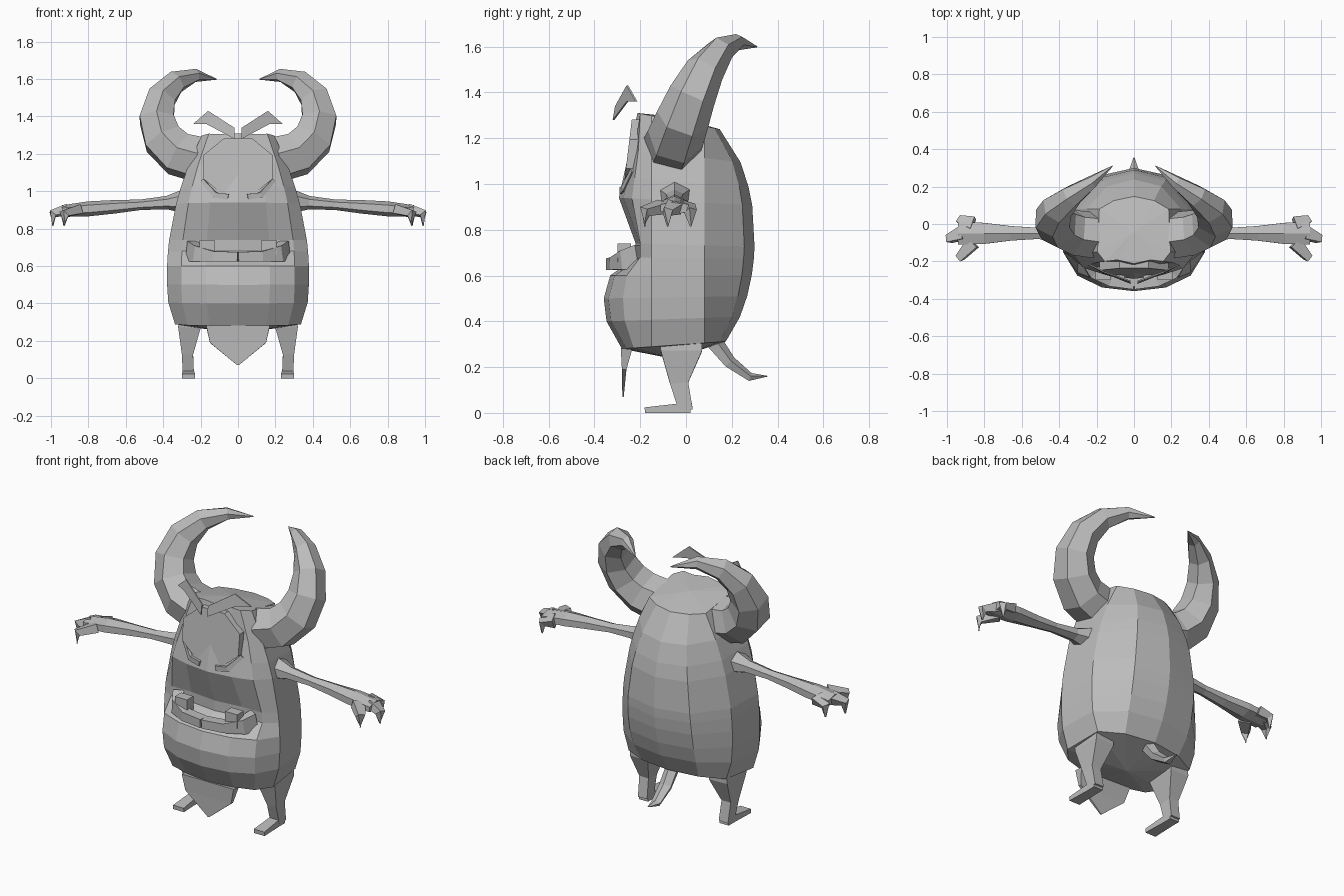
import bpy, bmesh
from math import sin, cos, pi, radians, sqrt
from mathutils import Vector

cube = bpy.data.objects.get("Cube")
if cube:
    bpy.data.objects.remove(cube, do_unlink=True)

shade = (.5, .5, .5, 1)
grey = bpy.data.materials.new("stone_grey")
grey.use_nodes = True
grey.diffuse_color = shade
grey.node_tree.nodes["Principled BSDF"].inputs["Base Color"].default_value = shade


def finish(name, bm, mirror=False):
    """Turn a bmesh into a named object, optionally mirrored left to right."""
    bmesh.ops.recalc_face_normals(bm, faces=bm.faces)
    mesh = bpy.data.meshes.new(name)
    bm.to_mesh(mesh)
    bm.free()
    mesh.materials.append(grey)
    obj = bpy.data.objects.new(name, mesh)
    bpy.context.collection.objects.link(obj)
    if mirror:
        obj.modifiers.new("both_sides", 'MIRROR')


def loft(bm, rings):
    """Skin a list of point rings and cap both ends."""
    rows = [[bm.verts.new(point) for point in ring] for ring in rings]
    count = len(rows[0])
    for low, high in zip(rows, rows[1:]):
        for i in range(count):
            j = (i + 1) % count
            bm.faces.new((low[i], low[j], high[j], high[i]))
    return bm.faces.new(rows[0]), bm.faces.new(rows[-1])


def limb(bm, path, sides, ref):
    """Faceted tube; path entries are (point, half size along ref, half size across)."""
    points = [Vector(entry[0]) for entry in path]
    last = len(points) - 1
    square = sides == 4
    grow = sqrt(2) if square else 1
    turn = pi / 4 if square else 0
    rings = []
    for k, (_, along, across) in enumerate(path):
        tangent = (points[min(k + 1, last)] - points[max(k - 1, 0)]).normalized()
        u = Vector(ref)
        u = (u - tangent * u.dot(tangent)).normalized()
        v = tangent.cross(u)
        angles = [turn + 2 * pi * i / sides for i in range(sides)]
        rings.append([points[k] + grow * (u * along * cos(a) + v * across * sin(a))
                      for a in angles])
    loft(bm, rings)


def tube(name, path, sides, ref, mirror=False):
    bm = bmesh.new()
    limb(bm, path, sides, ref)
    finish(name, bm, mirror)


UP, SIDE, BACK = (0, 0, 1), (1, 0, 0), (0, 1, 0)


# Body: round belly, recessed mouth, sloping face, straight flanks, elliptical back
def front_depth(z):
    if z < .65:
        return 2 * (z - .48) ** 2 - .36
    if z < .9:
        return -.22
    return .22 * z - .5


def body_ring(z):
    width = .38 - .32 * (z - .55) ** 2
    if z < .3:
        width -= .02
    back_z = .9 * z + .06
    front = front_depth(z)
    back = .3 * sqrt(1 - ((back_z - .76) / .55) ** 2)
    across = (0, .45, .8, 1, .95, .55, 0)
    depths = (front, front + .02, min(-.2, .6 * front - .06), -.15, .08, .85 * back, back)
    half = [(width * a, y, z + (back_z - z) * (y - front) / (back - front))
            for a, y in zip(across, depths)]
    return half + [(-x, y, h) for x, y, h in half[-2:0:-1]]


bm = bmesh.new()
heights = (.28, .4, .5, .6, .68, .74, .94, 1.03, 1.15, 1.31)
bottom, crown = loft(bm, [body_ring(z) for z in heights])
bmesh.ops.poke(bm, faces=[bottom, crown])
bm.verts.ensure_lookup_table()
bm.verts[-2].co.z -= .06
bm.verts[-1].co.z += .015
finish("body", bm)


# Single big eye, a shallow faceted lens
def eye_ring(depth, slope):
    angles = [pi * (i + .5) / 4 for i in range(8)]
    return [(.2 * cos(a), depth + slope * sin(a), 1.13 + .165 * sin(a)) for a in angles]


bm = bmesh.new()
rear, lens = loft(bm, [eye_ring(-.17, 0), eye_ring(-.255, .02)])
bmesh.ops.poke(bm, faces=[lens], offset=.01)
finish("eye", bm)

# Lower eyelid folds
tube("eyelid_folds", [((.05, -.27, .97), .015, .02), ((.12, -.26, .98), .015, .02),
                      ((.19, -.23, 1.06), .01, .01)], 4, UP, True)

# Brows hovering above the eye
bm = bmesh.new()
brow = [(.02, -.32, 1.28), (.02, -.31, 1.34), (.16, -.26, 1.43),
        (.24, -.22, 1.36), (.17, -.26, 1.36)]
loft(bm, [brow, [Vector(p) + Vector(BACK) * .008 for p in brow]])
finish("brows", bm, True)

# Lower lip bending round the mouth, with raised corners
lip = []
for step in range(4):
    a = step * pi / 6
    rise = sin(a) ** 4
    lip.append(((.25 * sin(a), -.2 - .12 * cos(a), .65 + .03 * rise),
                .025 + .03 * rise, .03))
tube("lower_lip", lip, 4, UP, True)

# Two square teeth
tube("teeth", [((.165, -.27, .66), .04, .03), ((.165, -.27, .74), .04, .03)],
     4, SIDE, True)

# Horns: a tapering arc that sweeps out, up, back and in
horn = []
for step in range(8):
    t = step / 7
    a = radians(205 * t - 90)
    size = .125 * (1.02 - t * t)
    horn.append(((.21 + .225 * cos(a), .37 * t ** 1.7 - .06, 1.395 + .225 * sin(a)),
                 size, size))
tube("horns", horn, 6, (0, -1, .25), True)

# Arms, thick at the shoulder, thin at the elbow, widening into a flat palm
sizes = (.1, .045, .035, .045, .065, .07)
arm = [((.24 + .14 * i, -.05, .95 - .011 * i), min(size * .8, .08 - .01 * i), size)
       for i, size in enumerate(sizes)]
tube("arms", arm, 6, UP, True)

# Three hooked claws on each hand
bm = bmesh.new()
for spread in (-1, 0, 1):
    tip = Vector((.99 - .06 * spread ** 2, -.08 + .1 * spread, .815))
    knuckle = (tip.x - .07, -.05 + .05 * spread, .9)
    bend = tip + Vector((0, 0, .065))
    limb(bm, [(knuckle, .025, .035), (bend, .02, .02), (tip, .003, .003)], 4, (0, .3, 1))
finish("claws", bm, True)

# Legs and feet
tube("legs", [((.26, -.03, .4), .1, .05), ((.26, -.02, .27), .09, .06),
              ((.27, -.03, .13), .04, .03), ((.265, 0, .01), .03, .03)], 4, BACK, True)
tube("feet", [((.265, .02, .022), .022, .03), ((.265, -.04, .02), .02, .03),
              ((.265, -.18, .012), .012, .035)], 4, UP, True)

# Loincloth hanging to a point
tube("loincloth", [((0, -.26, .28), .17, .025), ((0, -.27, .19), .15, .01),
                   ((0, -.275, .07), .004, .003)], 4, SIDE)

# Tail curling out behind
tube("tail", [((0, .12, .31), .04, .04), ((0, .19, .22), .03, .04),
              ((0, .28, .155), .02, .03), ((0, .355, .16), .002, .003)], 5, (0, 1, 1))
